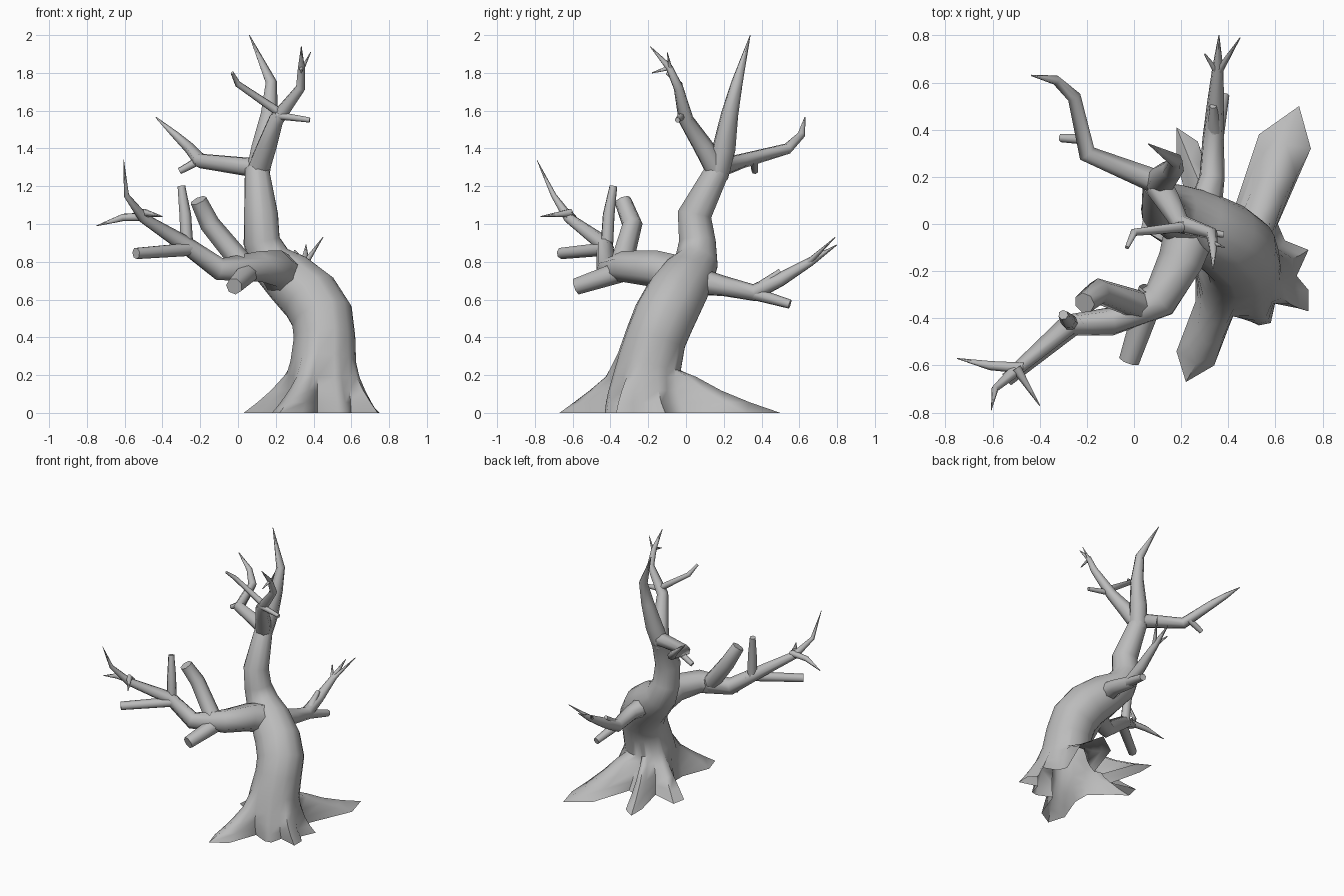
import bpy, bmesh, math
from mathutils import Vector

cube = bpy.data.objects.get("Cube")
if cube:
    bpy.data.objects.remove(cube)

bark = bpy.data.materials.new("bark_grey")
bark.diffuse_color = (0.5, 0.5, 0.5, 1)
bark.use_nodes = True
bark.node_tree.nodes["Principled BSDF"].inputs["Base Color"].default_value = (0.5, 0.5, 0.5, 1)


def loft(name, rings):
    """Skin a list of equal point rings into one smooth object, capped at the end."""
    bm = bmesh.new()
    loops = [[bm.verts.new(p) for p in ring] for ring in rings]
    n = len(loops[0])
    for low, high in zip(loops, loops[1:]):
        for i in range(n):
            j = (i + 1) % n
            bm.faces.new((low[i], low[j], high[j], high[i]))
    bm.faces.new(loops[-1])
    mesh = bpy.data.meshes.new(name)
    bm.to_mesh(mesh)
    bm.free()
    mesh.materials.append(bark)
    obj = bpy.data.objects.new(name, mesh)
    bpy.context.collection.objects.link(obj)
    bpy.ops.object.select_all(action='DESELECT')
    obj.select_set(True)
    bpy.context.view_layer.objects.active = obj
    bpy.ops.object.shade_smooth_by_angle(angle=math.radians(62))


def tube(path, angles, side):
    """Rings around (x, y, z, radius) stations, at the given angles from side."""
    pts = [Vector(p[:3]) for p in path]
    steps = [(b - a).normalized() for a, b in zip(pts, pts[1:])]
    rings = []
    for i, p in enumerate(pts):
        t = (steps[max(i - 1, 0)] + steps[min(i, len(steps) - 1)]).normalized()
        side = (side - t * side.dot(t)).normalized()
        other = t.cross(side)
        rings.append([p + path[i][3] * (side * math.cos(a) + other * math.sin(a)) for a in angles])
    return rings


def limb(name, path, sides=7):
    """Tapered branch through its stations."""
    start = Vector(path[1][:3]) - Vector(path[0][:3])
    loft(name, tube(path, [math.tau * k / sides for k in range(sides)], start.orthogonal()))


# Trunk: star of roots on the ground shrinking into a leaning round stem
outline = [(.74, -.28), (.69, -.22), (.74, -.11), (.64, -.07), (.61, 0), (.75, .32), (.7, .5),
           (.53, .38), (.43, .08), (.36, .1), (.27, .35), (.18, .41), (.18, .28), (.24, .03),
           (.05, .08), (.03, -.02), (.12, -.08), (.26, -.2), (.26, -.33), (.18, -.54),
           (.22, -.67), (.34, -.6), (.42, -.38), (.53, -.43), (.58, -.42), (.6, -.33), (.74, -.37)]
angles = [math.atan2(y + .2, x - .45) for x, y in outline]
flare = []
for t in (0, .2, .42, .68):
    z = .28 * t
    centre = Vector((.45, -.25 + .2 * z, z))
    flare.append([(centre + .178 * Vector((math.cos(a), math.sin(a), 0))).lerp(
        Vector((x, y, z)), (1 - t) ** 1.5) for a, (x, y) in zip(angles, outline)])
stem = tube([(.452, -.195, .27, .174), (.458, -.16, .4, .163), (.445, -.115, .51, .165),
             (.38, -.06, .615, .16), (.27, .005, .715, .143), (.17, .055, .8, .115),
             (.125, .06, .91, .097), (.122, .045, 1.05, .09), (.1, .17, 1.29, .064)],
            angles, Vector((1, 0, 0)))
loft("trunk", flare + stem)

# Crown
limb("top_leader", [(.1, .16, 1.25, .064), (.13, .2, 1.4, .063), (.165, .23, 1.58, .047),
                    (.175, .27, 1.75, .031), (.06, .34, 2, .002)])
limb("front_leader", [(.1, .17, 1.27, .062), (.15, .09, 1.41, .054), (.2, 0, 1.55, .041),
                      (.33, -.04, 1.72, .026), (.335, -.09, 1.83, .019), (.335, -.19, 1.94, .002)])
limb("front_leader_tip_twig", [(.335, -.08, 1.81, .012), (.385, -.1, 1.91, .002)])
limb("front_leader_low_twig", [(.335, -.08, 1.83, .014), (.335, -.18, 1.8, .003)])
limb("front_leader_long_twig", [(.22, -.01, 1.59, .024), (0, -.035, 1.74, .017), (-.03, -.1, 1.8, .009)])
limb("front_leader_stub_twig", [(.2, -.02, 1.575, .022), (.38, -.045, 1.55, .014)])
limb("back_branch", [(.12, .17, 1.295, .054), (-.2, .3, 1.335, .04), (-.255, .54, 1.4, .03),
                     (-.33, .61, 1.47, .021), (-.435, .63, 1.565, .003)])
limb("back_branch_stub", [(-.2, .36, 1.34, .024), (-.31, .365, 1.28, .018)])

# Big side limb reaching forward
limb("side_limb", [(.245, -.02, .72, .115), (.2, -.16, .765, .1), (.11, -.325, .775, .084),
                   (-.1, -.415, .76, .062), (-.28, -.43, .89, .047), (-.5, -.62, 1.03, .028),
                   (-.59, -.7, 1.15, .015), (-.605, -.79, 1.34, .001)])
limb("side_limb_outer_twig", [(-.47, -.61, 1.04, .024), (-.61, -.6, 1.035, .02), (-.75, -.57, .99, .002)])
limb("side_limb_inner_twig", [(-.5, -.61, 1.06, .022), (-.4, -.77, 1.04, .002)])
limb("side_limb_bent_stub", [(.03, -.345, .78, .062), (-.15, -.285, 1, .055), (-.21, -.335, 1.125, .046)])
limb("side_limb_upright_stub", [(-.27, -.42, .88, .034), (-.28, -.41, 1.05, .032), (-.3, -.385, 1.2, .021)])
limb("side_limb_flat_stub", [(-.22, -.41, .87, .037), (-.54, -.66, .845, .031)])
limb("side_limb_low_stub", [(.08, -.28, .77, .062), (-.02, -.58, .67, .045)])

# Rear limb
limb("rear_limb", [(.29, .03, .7, .08), (.33, .2, .67, .055), (.335, .36, .635, .047),
                   (.345, .5, .705, .038), (.355, .66, .8, .024), (.36, .8, .89, .002)])
limb("rear_limb_long_twig", [(.355, .64, .79, .018), (.45, .79, .93, .002)])
limb("rear_limb_short_twig", [(.355, .64, .79, .016), (.3, .72, .86, .004)])
limb("rear_limb_stub", [(.335, .31, .645, .038), (.38, .55, .575, .025)])
limb("rear_limb_knob", [(.34, .4, .665, .035), (.335, .5, .75, .015)])
